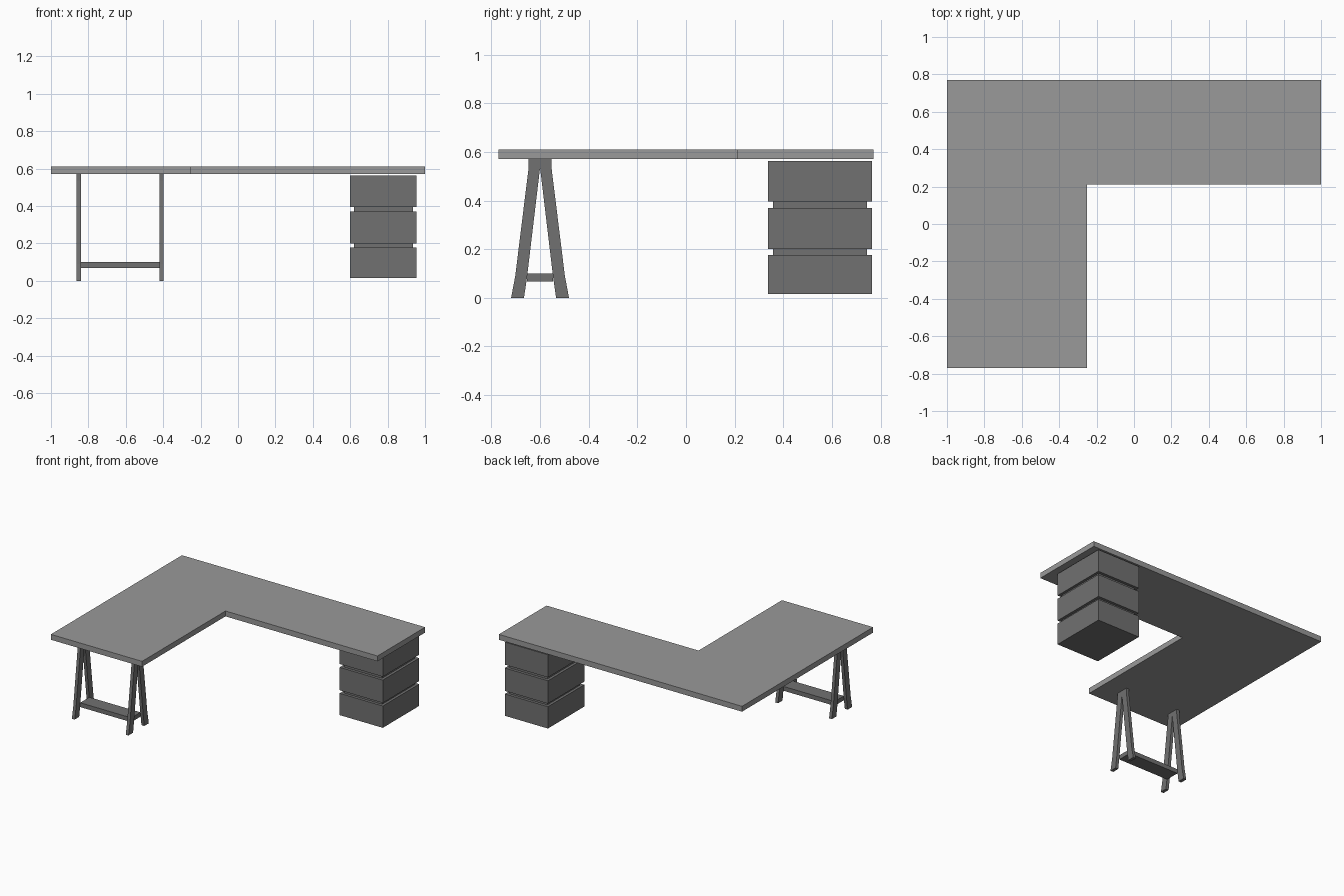
import bpy
import bmesh
from mathutils import Vector

cube = bpy.data.objects.get("Cube")
if cube:
    bpy.data.objects.remove(cube, do_unlink=True)


def make_material(name, value):
    mat = bpy.data.materials.new(name)
    mat.use_nodes = True
    colour = (value, value, value, 1)
    mat.diffuse_color = colour
    mat.node_tree.nodes["Principled BSDF"].inputs["Base Color"].default_value = colour
    return mat


light_grey = make_material("light_grey", 0.32)
dark_grey = make_material("dark_grey", 0.165)


def extrude_profile(name, points, depth, mat):
    """Extrude a flat outline along the depth vector into a solid."""
    bm = bmesh.new()
    face = bm.faces.new([bm.verts.new(p) for p in points])
    result = bmesh.ops.extrude_face_region(bm, geom=[face], use_keep_orig=True)
    moved = [g for g in result["geom"] if isinstance(g, bmesh.types.BMVert)]
    bmesh.ops.translate(bm, verts=moved, vec=Vector(depth))
    bmesh.ops.recalc_face_normals(bm, faces=bm.faces)
    mesh = bpy.data.meshes.new(name)
    bm.to_mesh(mesh)
    bm.free()
    mesh.materials.append(mat)
    obj = bpy.data.objects.new(name, mesh)
    bpy.context.collection.objects.link(obj)
    return obj


def box(name, x, y, z, mat):
    outline = [(x[0], y[0], z[0]), (x[1], y[0], z[0]),
               (x[1], y[1], z[0]), (x[0], y[1], z[0])]
    return extrude_profile(name, outline, (0, 0, z[1] - z[0]), mat)


# L-shaped desktop
top_z = 0.57
outline = [(-1, -0.77), (-0.25, -0.77), (-0.25, 0.21),
           (1, 0.21), (1, 0.77), (-1, 0.77)]
extrude_profile("desktop", [(x, y, top_z) for x, y in outline],
                (0, 0, 0.04), light_grey)

# Trestle: two A-frames with kinked feet, joined by a low shelf board
trestle_y = -0.6
outer = [(0.047, top_z), (0.047, 0.535), (0.102, 0.09), (0.119, 0)]
inner = [(0.066, 0), (0.053, 0.09)]
half = outer + inner
frame = half + [(0, 0.535)] + [(-y, z) for y, z in reversed(half)]
for name, x in (("trestle_right_frame", -0.863), ("trestle_left_frame", -0.42)):
    extrude_profile(name, [(x, trestle_y + y, z) for y, z in frame],
                    (0.023, 0, 0), dark_grey)
box("trestle_shelf", (-0.84, -0.42), (trestle_y - 0.054, trestle_y + 0.054),
    (0.068, 0.1), dark_grey)

# Drawer unit: three blocks separated by recessed spacers
drawers = [("bottom", 0.015, 0.177), ("middle", 0.2, 0.37), ("upper", 0.395, 0.563)]
for name, low, high in drawers:
    box(name + "_drawer", (0.6, 0.955), (0.337, 0.765), (low, high), dark_grey)
for below, above in zip(drawers, drawers[1:]):
    box(below[0] + "_spacer", (0.62, 0.935), (0.358, 0.744),
        (below[2], above[1]), dark_grey)
